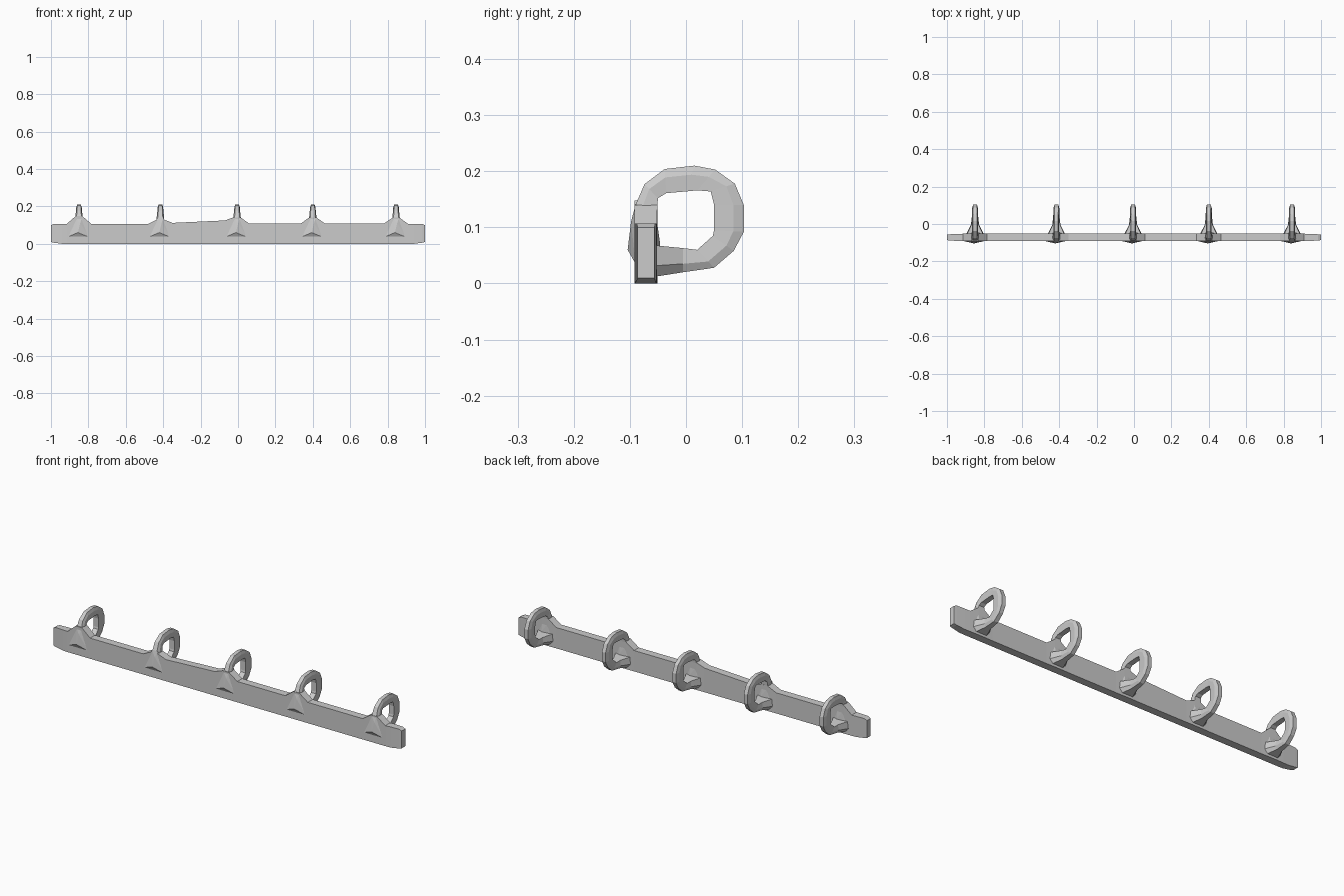
import bpy, bmesh

RINGS = [-0.85, -0.415, -0.005, 0.40, 0.845]


def make_object(name, bm):
    bmesh.ops.recalc_face_normals(bm, faces=bm.faces)
    mesh = bpy.data.meshes.new(name)
    bm.to_mesh(mesh)
    bm.free()
    ob = bpy.data.objects.new(name, mesh)
    bpy.context.collection.objects.link(ob)
    return ob


def loft(name, sections):
    """Skin a chain of equal-length sections and cap both ends."""
    bm = bmesh.new()
    loops = [[bm.verts.new(p) for p in s] for s in sections]
    n = len(loops[0])
    for a, b in zip(loops, loops[1:]):
        for i in range(n):
            j = (i + 1) % n
            bm.faces.new((a[i], a[j], b[j], b[i]))
    bm.faces.new(loops[0])
    bm.faces.new(loops[-1])
    return make_object(name, bm)


def hull(name, points):
    bm = bmesh.new()
    for p in points:
        bm.verts.new(p)
    bmesh.ops.convex_hull(bm, input=bm.verts)
    return make_object(name, bm)


# Long bar with a raised shoulder under each ring: x, bottom, top, front, back
cols = [(-1.0, 0.01, 0.10, -0.086, -0.056), (-0.985, 0.006, 0.107, -0.088, -0.055),
        (-0.94, 0.0, 0.107, -0.091, -0.053)]
tops = [(0.107, 0.148, 0.107), (0.107, 0.130, 0.112), (0.125, 0.142, 0.108),
        (0.108, 0.142, 0.108), (0.108, 0.140, 0.106)]
for x, (left, peak, right) in zip(RINGS, tops):
    cols += [(x - 0.065, 0.0, left, -0.092, -0.052), (x - 0.018, 0.0, peak, -0.092, -0.051),
             (x + 0.018, 0.0, peak, -0.092, -0.051), (x + 0.065, 0.0, right, -0.092, -0.052)]
cols += [(0.94, 0.0, 0.107, -0.091, -0.053), (0.985, 0.006, 0.107, -0.088, -0.055),
         (1.0, 0.01, 0.10, -0.086, -0.056)]
loft("bar", [[(x, f, b), (x, k, b), (x, k, t), (x, f, t)] for x, b, t, f, k in cols])

# Ring path: outer y, z, inner y, z, half width
PATH = [(-0.056, 0.012, -0.056, 0.068, 0.048),
        (-0.005, 0.020, -0.005, 0.063, 0.022),
        (0.050, 0.028, 0.020, 0.060, 0.017),
        (0.085, 0.058, 0.048, 0.085, 0.016),
        (0.103, 0.092, 0.050, 0.095, 0.016),
        (0.103, 0.140, 0.050, 0.140, 0.016),
        (0.087, 0.178, 0.044, 0.164, 0.016),
        (0.052, 0.203, 0.020, 0.166, 0.015),
        (0.015, 0.210, 0.000, 0.164, 0.015),
        (-0.038, 0.204, -0.035, 0.161, 0.015),
        (-0.074, 0.177, -0.050, 0.152, 0.017),
        (-0.090, 0.140, -0.051, 0.138, 0.020),
        (-0.091, 0.100, -0.054, 0.100, 0.022)]


def ring_section(x, oy, oz, iy, iz, w):
    my, mz = oy * 0.65 + iy * 0.35, oz * 0.65 + iz * 0.35
    return [(x - w * 0.65, oy, oz), (x + w * 0.65, oy, oz), (x + w, my, mz),
            (x + w * 0.9, iy, iz), (x - w * 0.9, iy, iz), (x - w, my, mz)]


for i, x in enumerate(RINGS, 1):
    loft(f"ring_{i}", [ring_section(x, *p) for p in PATH])
    # Faceted swelling on the bar front below the ring
    hull(f"front_boss_{i}", [(x - 0.065, -0.090, 0.035), (x + 0.055, -0.090, 0.035),
                             (x - 0.016, -0.090, 0.14), (x + 0.016, -0.090, 0.14),
                             (x - 0.006, -0.104, 0.06), (x + 0.006, -0.098, 0.11)])
    # Gusset behind the bar where the ring grows out
    hull(f"back_gusset_{i}", [(x - 0.055, -0.053, 0.02), (x + 0.055, -0.053, 0.02),
                              (x - 0.018, -0.053, 0.12), (x + 0.018, -0.053, 0.12),
                              (x - 0.016, -0.046, 0.035), (x + 0.016, -0.046, 0.07)])
